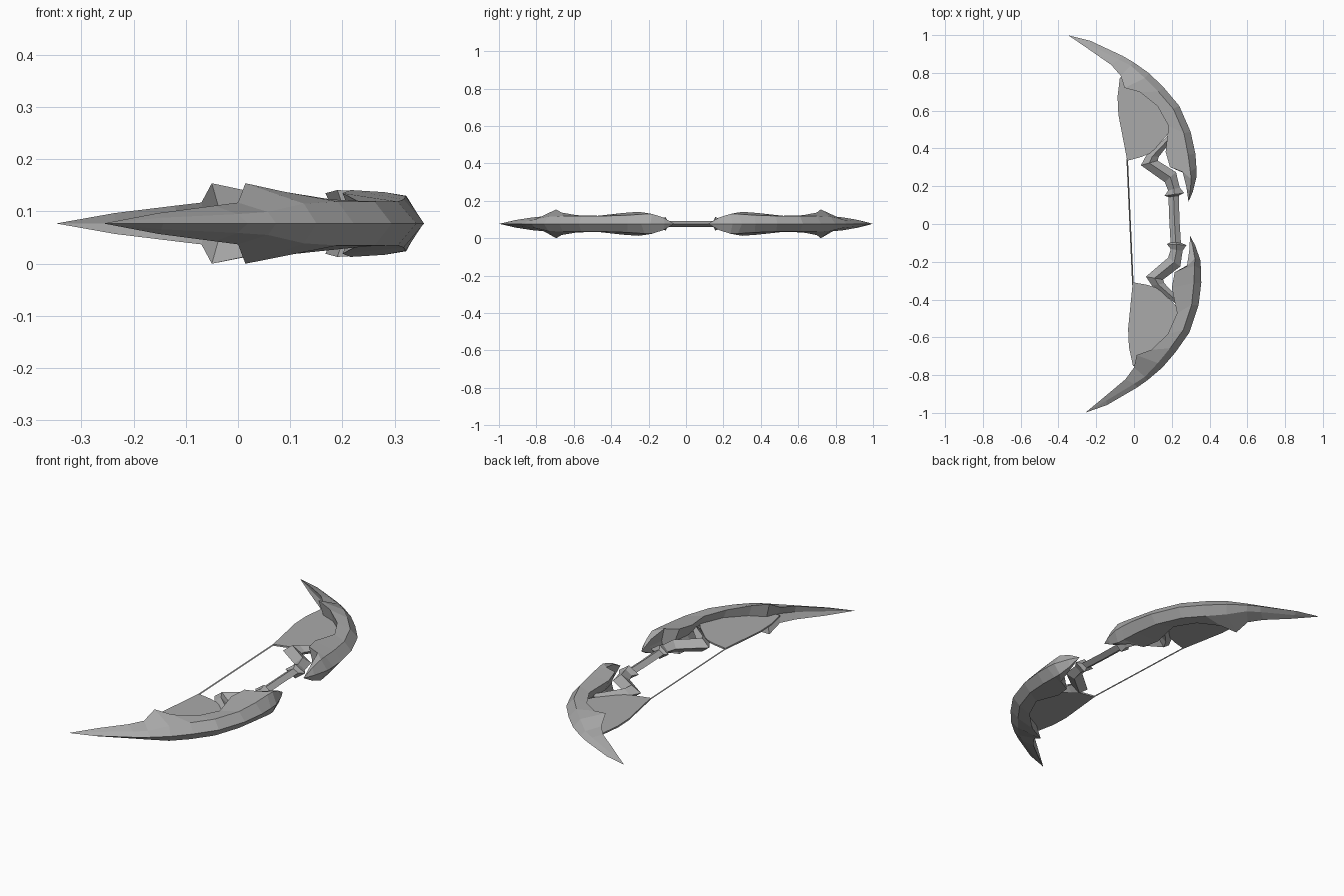
import bpy, bmesh, math

cube = bpy.data.objects.get("Cube")
if cube:
    bpy.data.objects.remove(cube, do_unlink=True)

TILT = math.radians(2.6)
MID_Z = 0.077

grey = bpy.data.materials.new("bow grey")
grey.use_nodes = True
COLOUR = (0.4, 0.4, 0.4, 1)
grey.diffuse_color = COLOUR
grey.node_tree.nodes["Principled BSDF"].inputs["Base Color"].default_value = COLOUR


def finish(name, bm):
    """Weld, place on the tilted bow axis and mirror to the other half."""
    bmesh.ops.remove_doubles(bm, verts=bm.verts, dist=0.0005)
    bmesh.ops.recalc_face_normals(bm, faces=bm.faces)
    mesh = bpy.data.meshes.new(name)
    bm.to_mesh(mesh)
    bm.free()
    mesh.materials.append(grey)
    obj = bpy.data.objects.new(name, mesh)
    bpy.context.collection.objects.link(obj)
    obj.location = (0, 0.014, MID_Z)
    obj.rotation_euler.z = TILT
    mirror = obj.modifiers.new("other half", "MIRROR")
    mirror.use_axis = (False, True, False)
    mirror.use_clip = True
    return obj


def loft(name, rings, cap_end=False):
    """Skin a run of closed rings that have equal point counts."""
    bm = bmesh.new()
    loops = [[bm.verts.new(p) for p in ring] for ring in rings]
    for a, b in zip(loops, loops[1:]):
        for i in range(len(a)):
            j = (i + 1) % len(a)
            bm.faces.new((a[i], a[j], b[j], b[i]))
    if cap_end:
        bm.faces.new(loops[-1])
    return finish(name, bm)


# Armoured limb: outer ridge, shoulder and inner lip, from tip to spike
# each row: ridge x, y / shoulder x, y, height / lip x, y, height
limb_rows = [
    (-.303, 1.0, -.303, 1.0, 0, -.303, 1.0, 0),
    (-.187, .965, -.19, .942, .011, -.194, .918, .02),
    (-.021, .878, -.04, .86, .018, -.083, .833, .034),
    (.035, .842, .02, .825, .022, -.035, .773, .04),
    (.115, .78, .092, .755, .038, -.018, .708, .077),
    (.19, .70, .16, .68, .042, .061, .683, .06),
    (.267, .60, .235, .585, .042, .151, .605, .046),
    (.321, .46, .285, .455, .042, .206, .496, .043),
    (.341, .342, .302, .34, .046, .184, .36, .058),
    (.343, .27, .31, .25, .052, .203, .279, .064),
    (.341, .22, .313, .21, .053, .269, .25, .06),
    (.318, .142, .305, .15, .034, .286, .164, .036),
    (.293, .09, .293, .09, 0, .293, .09, 0),
]


def limb_ring(row):
    ox, oy, sx, sy, sz, lx, ly, lz = row
    core = (lx + 0.2 * (sx - lx), ly + 0.2 * (sy - ly), 0)
    return [(ox, oy, 0), (sx, sy, sz), (lx, ly, lz),
            core, (lx, ly, -lz), (sx, sy, -sz)]


loft("limb_armour", [limb_ring(r) for r in limb_rows])

# Grip, collar and crooked arm: left x, y / right x, y / half height
arm_rows = [
    (.187, 0, .241, 0, .016),
    (.188, .12, .243, .125, .016),
    (.168, .128, .272, .138, .036),
    (.188, .155, .25, .168, .026),
    (.172, .2, .234, .25, .03),
    (.05, .295, .14, .315, .034),
    (.08, .345, .146, .335, .026),
    (.208, .452, .228, .43, .012),
]


def arm_ring(row):
    lx, ly, rx, ry, h = row
    cx, cy = (lx + rx) / 2, (ly + ry) / 2
    return [(lx, ly, 0), (cx, cy, h), (rx, ry, 0), (cx, cy, -h)]


loft("grip_and_arm", [arm_ring(r) for r in arm_rows], cap_end=True)

# Thin fin filling the inside of the limb
fin_outline = [(-.04, .765), (-.057, .663), (-.057, .568), (-.021, .322),
               (.055, .339), (.11, .36), (.206, .46), (.24, .52),
               (.18, .62), (.08, .71), (0, .76)]
bm = bmesh.new()
bm.faces.new([bm.verts.new((x, y, 0)) for x, y in fin_outline])
fin = finish("limb_fin", bm)
thick = fin.modifiers.new("thickness", "SOLIDIFY")
thick.thickness = 0.008
thick.offset = 0

# Bowstring
R = 0.004
string_rings = [[(-.021 + R * math.cos(a), y, R * math.sin(a))
                 for a in (0, math.pi / 2, math.pi, -math.pi / 2)]
                for y in (0, .335)]
loft("bowstring", string_rings, cap_end=True)
